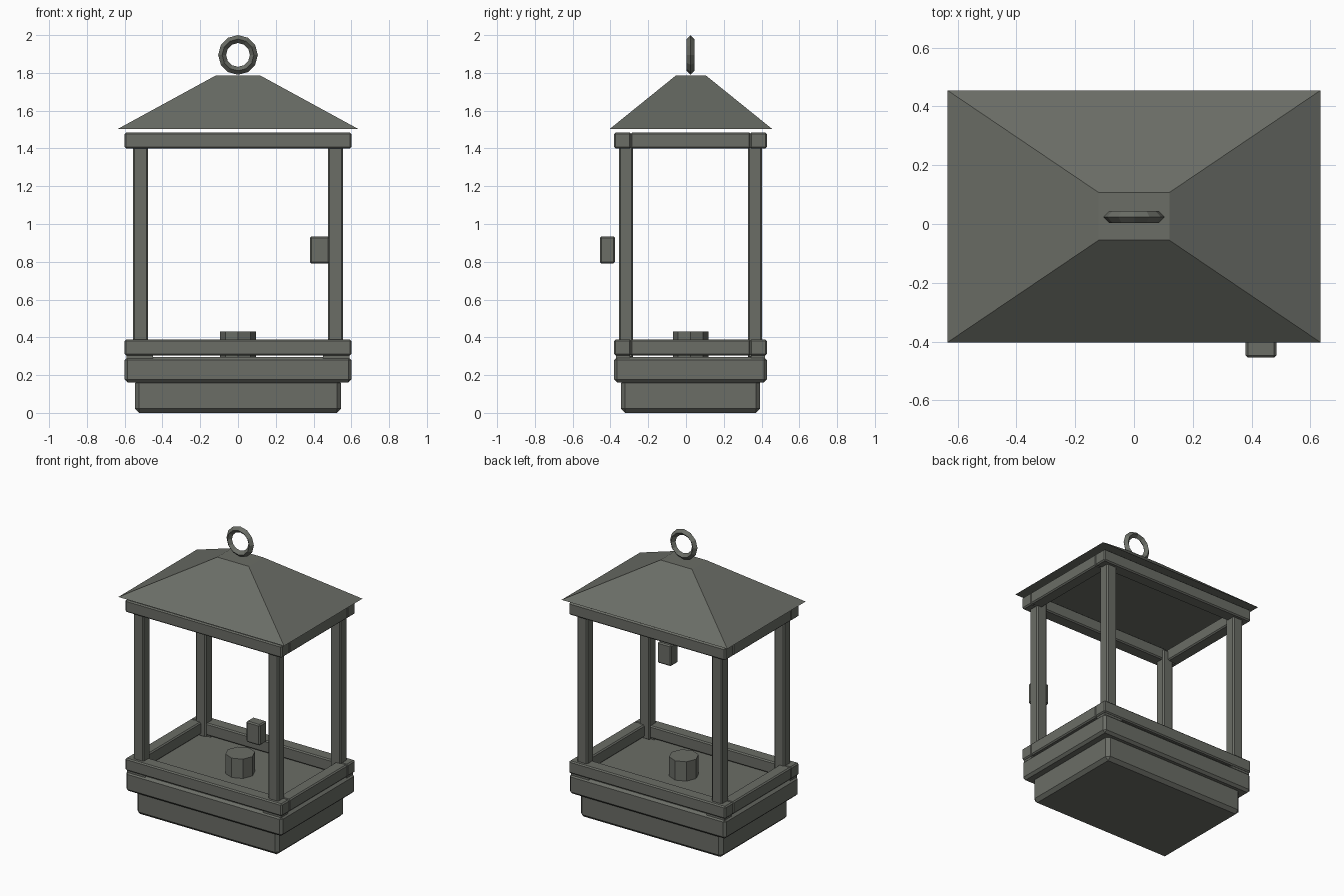
import bpy, bmesh, math

if "Cube" in bpy.data.objects:
    bpy.data.objects.remove(bpy.data.objects["Cube"])

metal = bpy.data.materials.new("dark grey metal")
metal.diffuse_color = (0.145, 0.153, 0.133, 1)
metal.use_nodes = True
metal.node_tree.nodes["Principled BSDF"].inputs["Base Color"].default_value = metal.diffuse_color
CY = 0.024  # body centre in y


def finish(name, bm):
    bmesh.ops.recalc_face_normals(bm, faces=bm.faces)
    me = bpy.data.meshes.new(name)
    bm.to_mesh(me)
    bm.free()
    me.materials.append(metal)
    ob = bpy.data.objects.new(name, me)
    bpy.context.collection.objects.link(ob)
    return ob


def box(name, x, y, z, bevel=0.008):
    bm = bmesh.new()
    bmesh.ops.create_cube(bm, size=1)
    for v in bm.verts:
        for i, (lo, hi) in enumerate((x, y, z)):
            v.co[i] = lo if v.co[i] < 0 else hi
    if bevel:
        bmesh.ops.bevel(bm, geom=bm.edges[:], offset=bevel, segments=1, affect='EDGES')
    return finish(name, bm)


# stepped base
box("base_foot", (-0.545, 0.545), (CY - 0.368, CY + 0.368), (0, 0.18), 0.022)
box("base_tray", (-0.6, 0.6), (CY - 0.404, CY + 0.404), (0.16, 0.296), 0.016)

# lower and upper rail frames
for level, z in (("lower", (0.303, 0.388)), ("upper", (1.4, 1.484))):
    for side, s in (("front", -1), ("back", 1)):
        y = sorted((CY + s * 0.404, CY + s * 0.314))
        box(f"{level}_{side}_rail", (-0.6, 0.6), y, z)
    for side, s in (("left", -1), ("right", 1)):
        x = sorted((s * 0.6, s * 0.515))
        box(f"{level}_{side}_rail", x, (CY - 0.318, CY + 0.318), z)

# corner posts and the thin pads under the lower frame
for sx, side in ((-1, "left"), (1, "right")):
    for sy, end in ((-1, "front"), (1, "back")):
        box(f"{end}_{side}_post", sorted((sx * 0.477, sx * 0.556)),
            sorted((CY + sy * 0.304, CY + sy * 0.378)), (0.29, 1.47))
        box(f"{end}_{side}_pad", sorted((sx * 0.45, sx * 0.59)),
            sorted((CY + sy * 0.32, CY + sy * 0.395)), (0.28, 0.31), 0)

# hipped roof, closed underneath
bm = bmesh.new()
bmesh.ops.create_cube(bm, size=2)
for v in bm.verts:
    top = v.co.z > 0
    v.co = (v.co.x * (0.12 if top else 0.635),
            CY + 0.002 + v.co.y * (0.081 if top else 0.429),
            1.785 if top else 1.504)
finish("roof", bm)

# hanging ring: four-sided section swept round twelve steps
N, R, r = 12, 0.084, 0.021
bm = bmesh.new()
rings = []
for i in range(N):
    a = 2 * math.pi * i / N
    rings.append([bm.verts.new(((R + r * math.cos(b)) * math.cos(a),
                                CY + r * math.sin(b),
                                1.895 + (R + r * math.cos(b)) * math.sin(a)))
                  for b in (k * math.pi / 2 for k in range(4))])
for i in range(N):
    p, q = rings[i], rings[(i + 1) % N]
    for k in range(4):
        j = (k + 1) % 4
        bm.faces.new((p[k], p[j], q[j], q[k]))
finish("hanging_ring", bm)

# candle holder cup
bm = bmesh.new()
bmesh.ops.create_cone(bm, cap_ends=True, segments=8, radius1=0.094, radius2=0.094, depth=0.145)
for v in bm.verts:
    v.co.y += CY
    v.co.z += 0.3575
finish("candle_cup", bm)

# door latch
box("door_latch", (0.38, 0.485), (-0.455, -0.377), (0.79, 0.935))
